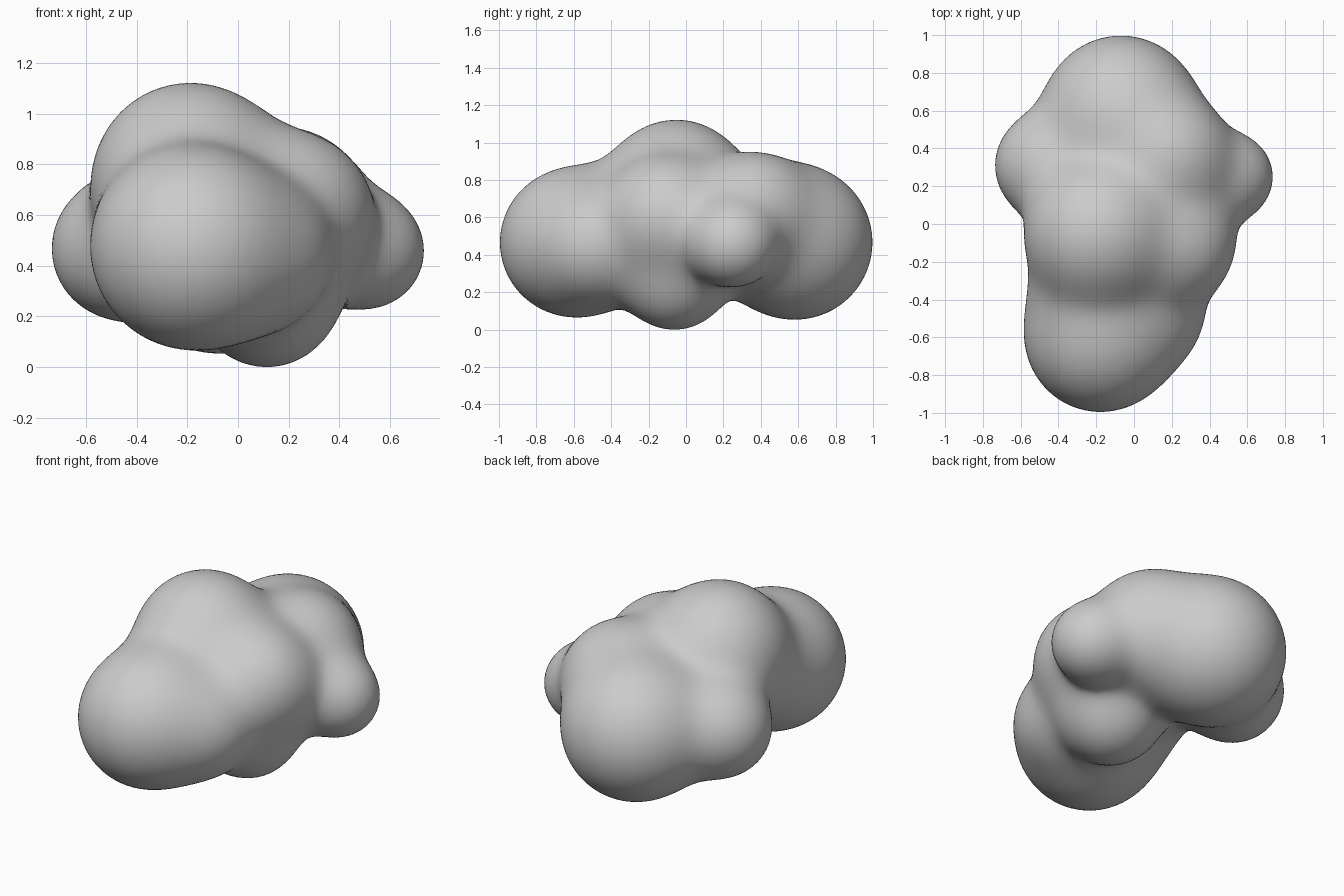
import bpy
import bmesh
import math
from mathutils import Matrix, Vector

cube = bpy.data.objects.get("Cube")
if cube:
    bpy.data.objects.remove(cube, do_unlink=True)

# Lobes of the blob: centre and radius
LOBES = {
    "front": ((-0.18, -0.60, 0.47), 0.393),
    "front_side": ((0.09, -0.48, 0.44), 0.255),
    "waist": ((-0.25, -0.33, 0.55), 0.25),
    "back": ((-0.07, 0.585, 0.47), 0.411),
    "crown": ((-0.19, -0.05, 0.745), 0.378),
    "shoulder_back": ((0.19, 0.36, 0.63), 0.305),
    "shoulder_front": ((0.22, -0.11, 0.61), 0.303),
    "right_bump": ((-0.46, 0.31, 0.47), 0.272),
    "left_bump": ((0.515, 0.25, 0.46), 0.215),
    "bottom": ((0.115, -0.06, 0.275), 0.267),
}
SPHERES = [(Vector(c), r) for c, r in LOBES.values()]
BLEND = 0.078


def field(p):
    """Smoothly blended distance to all lobes, and its gradient."""
    total, grad = 0.0, Vector()
    for c, r in SPHERES:
        offset = p - c
        dist = max(offset.length, 1e-6)
        weight = math.exp((r - dist) / BLEND)
        total += weight
        grad += offset * (weight / dist)
    return -BLEND * math.log(total), grad / total


def settle(bm, steps):
    """Move every vertex onto the blended surface."""
    for v in bm.verts:
        for _ in range(steps):
            value, grad = field(v.co)
            move = value / max(grad.length_squared, 0.15)
            v.co -= grad * max(-0.08, min(0.08, move))


# Rough body: overlapping spheres fused into one skin
bm = bmesh.new()
for centre, radius in SPHERES:
    bmesh.ops.create_icosphere(bm, subdivisions=4, radius=radius,
                               matrix=Matrix.Translation(centre))
mesh = bpy.data.meshes.new("blob_body")
bm.to_mesh(mesh)
bm.free()
body = bpy.data.objects.new("blob_body", mesh)
bpy.context.collection.objects.link(body)
fuse = body.modifiers.new("fuse", 'REMESH')
fuse.mode = 'VOXEL'
fuse.voxel_size = 0.03
graph = bpy.context.evaluated_depsgraph_get()
skin = bpy.data.meshes.new_from_object(body.evaluated_get(graph))
body.modifiers.clear()
body.data = skin
bpy.data.meshes.remove(mesh)
skin.name = "blob_body"

# Soft blends between the lobes
bm = bmesh.new()
bm.from_mesh(skin)
for _ in range(6):
    settle(bm, 2)
    bmesh.ops.smooth_vert(bm, verts=bm.verts, factor=0.5,
                          use_axis_x=True, use_axis_y=True, use_axis_z=True)
settle(bm, 4)

# Stand on the ground
low = min(v.co.z for v in bm.verts)
bmesh.ops.translate(bm, verts=bm.verts, vec=(0, 0, -low))
for f in bm.faces:
    f.smooth = True
    f.material_index = 0
bm.to_mesh(skin)
bm.free()

# Plain grey
grey = bpy.data.materials.new("light_grey")
grey.use_nodes = True
colour = (0.6, 0.6, 0.6, 1)
grey.diffuse_color = colour
grey.node_tree.nodes["Principled BSDF"].inputs["Base Color"].default_value = colour
skin.materials.clear()
skin.materials.append(grey)
